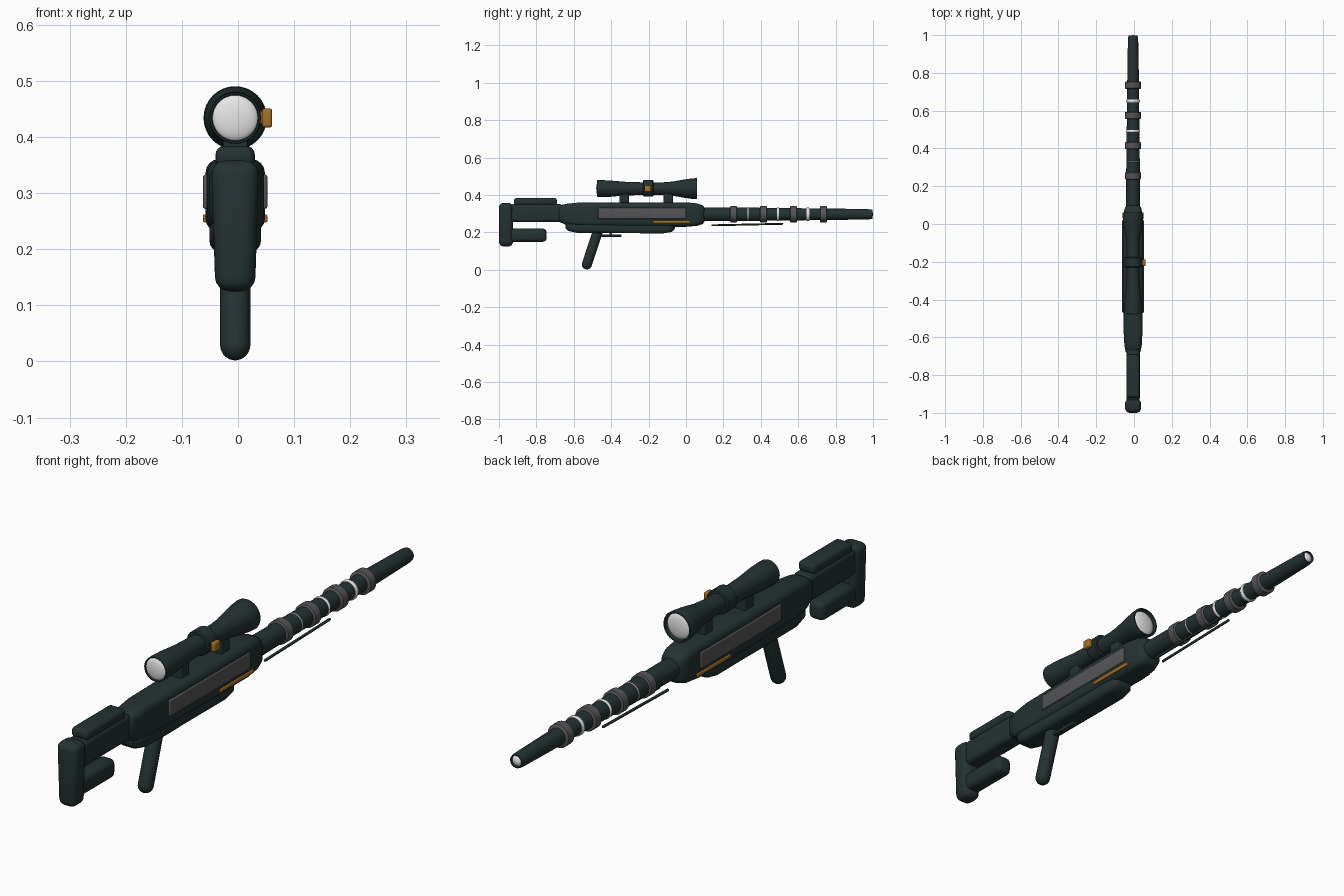
import bpy, bmesh, math
from mathutils import Vector

cube = bpy.data.objects.get("Cube")
if cube:
    bpy.data.objects.remove(cube)

CX = -0.005          # centre plane of the body
BORE, SIGHT = 0.297, 0.436   # heights of barrel and scope axes


def material(name, color):
    m = bpy.data.materials.new(name)
    m.use_nodes = True
    rgba = (*color, 1)
    m.diffuse_color = rgba
    m.node_tree.nodes["Principled BSDF"].inputs["Base Color"].default_value = rgba
    return m


DARK = material("dark green", (0.018, 0.031, 0.031))
GREY = material("mid grey", (0.09, 0.09, 0.095))
ORANGE = material("amber", (0.36, 0.16, 0.02))
WHITE = material("white", (0.8, 0.8, 0.8))


def finish(name, bm, mat, angle=40):
    bmesh.ops.remove_doubles(bm, verts=bm.verts, dist=1e-5)
    bmesh.ops.recalc_face_normals(bm, faces=bm.faces)
    me = bpy.data.meshes.new(name)
    bm.to_mesh(me)
    bm.free()
    me.materials.append(mat)
    ob = bpy.data.objects.new(name, me)
    bpy.context.collection.objects.link(ob)
    bpy.ops.object.select_all(action='DESELECT')
    ob.select_set(True)
    bpy.context.view_layer.objects.active = ob
    bpy.ops.object.shade_smooth_by_angle(angle=math.radians(angle))
    return ob


def skin(bm, rings):
    """Join equal-sized rings of points and cap both ends."""
    loops = [[bm.verts.new(p) for p in ring] for ring in rings]
    n = len(loops[0])
    for a, b in zip(loops, loops[1:]):
        for i in range(n):
            j = (i + 1) % n
            bm.faces.new((a[i], a[j], b[j], b[i]))
    bm.faces.new(loops[0])
    bm.faces.new(loops[-1])


def lathe(name, profile, mat, z, x=CX, sides=32):
    """Turn (y, radius) pairs around a lengthwise axis."""
    bm = bmesh.new()
    turn = [math.tau * i / sides for i in range(sides)]
    skin(bm, [[(x + r * math.cos(t), y, z + r * math.sin(t)) for t in turn]
              for y, r in profile])
    return finish(name, bm, mat)


def loft(name, stations, mat, corner):
    """Rounded rectangles (y, bottom, top, half width) along y."""
    bm = bmesh.new()
    rings = []
    for y, lo, hi, w in stations:
        c = min(corner, w * 0.9, (hi - lo) * 0.45)
        ring = []
        for k, (sx, sz) in enumerate(((1, 1), (-1, 1), (-1, -1), (1, -1))):
            for s in range(5):
                t = math.pi / 2 * (k + s / 4)
                ring.append((CX + sx * (w - c) + c * math.cos(t), y,
                             (hi if sz > 0 else lo) - sz * c + c * math.sin(t)))
        rings.append(ring)
    skin(bm, rings)
    return finish(name, bm, mat, 50)


def box(name, y, z, x, mat, bevel, low_width=1.0):
    """Bevelled box between (min, max) pairs; low_width narrows the bottom."""
    bm = bmesh.new()
    bmesh.ops.create_cube(bm, size=1)
    mid = sum(x) / 2
    for v in bm.verts:
        k = low_width if v.co.z < 0 else 1
        v.co = Vector((mid + v.co.x * (x[1] - x[0]) * k,
                       sum(y) / 2 + v.co.y * (y[1] - y[0]),
                       sum(z) / 2 + v.co.z * (z[1] - z[0])))
    bmesh.ops.bevel(bm, geom=bm.edges[:], offset=bevel, segments=4,
                    profile=0.5, affect='EDGES', clamp_overlap=True)
    return finish(name, bm, mat, 50)


def centred(w):
    return (CX - w, CX + w)


def capsule(name, a, b, r, mat, sides=20):
    """Round-ended rod from a to b."""
    a, b = Vector(a), Vector(b)
    d = (b - a).normalized()
    u = Vector((1, 0, 0))
    v = d.cross(u)
    steps = [math.pi / 2 * i / 6 for i in range(7)]
    line = [(a - d * r * math.cos(t), r * math.sin(t)) for t in steps]
    line += [(b + d * r * math.sin(t), r * math.cos(t)) for t in steps]
    bm = bmesh.new()
    turn = [math.tau * i / sides for i in range(sides)]
    skin(bm, [[c + (u * math.cos(t) + v * math.sin(t)) * max(q, 1e-4) for t in turn]
              for c, q in line])
    return finish(name, bm, mat)


def dome(name, y, r, depth, z):
    steps = [math.pi / 2 * i / 8 for i in range(9)]
    lathe(name, [(y + depth * math.sin(t), max(r * math.cos(t), 1e-4)) for t in steps],
          WHITE, z)


# Stock
box("butt_pad", (-1.0, -0.925), (0.125, 0.358), centred(0.043), DARK, 0.025, 0.82)
box("stock_bar", (-0.95, -0.745), (0.15, 0.22), centred(0.032), DARK, 0.02)
box("stock_beam", (-0.94, -0.66), (0.255, 0.352), centred(0.036), DARK, 0.018)
box("cheek_rest", (-0.92, -0.69), (0.345, 0.384), centred(0.035), DARK, 0.015)

# Body
loft("receiver", [(-0.685, 0.27, 0.335, 0.032), (-0.675, 0.255, 0.345, 0.04),
                  (-0.64, 0.24, 0.353, 0.046), (-0.57, 0.232, 0.36, 0.05),
                  (-0.3, 0.23, 0.361, 0.053), (0.0, 0.23, 0.361, 0.053),
                  (0.06, 0.235, 0.355, 0.049), (0.09, 0.245, 0.345, 0.042),
                  (0.1, 0.26, 0.33, 0.03)], DARK, 0.025)
loft("lower_receiver", [(-0.645, 0.222, 0.25, 0.03), (-0.63, 0.208, 0.255, 0.041),
                        (-0.58, 0.197, 0.255, 0.046), (-0.12, 0.195, 0.255, 0.046),
                        (-0.075, 0.203, 0.255, 0.042), (-0.06, 0.22, 0.25, 0.03)],
     DARK, 0.02)
for side, s in (("left", 1), ("right", -1)):
    xs = sorted((CX + s * 0.045, CX + s * 0.0575))
    panel = box(side + "_panel", (-0.47, 0.0), (0.272, 0.333), xs, GREY, 0.005)
    box(side + "_strip", (-0.175, 0.02), (0.248, 0.262), xs, ORANGE, 0.003)

# Grip and trigger plate
capsule("grip", (CX, -0.53, 0.029), (CX, -0.465, 0.225), 0.027, DARK)
box("trigger_plate", (-0.47, -0.345), (0.176, 0.188), centred(0.012), DARK, 0.004)
box("trigger", (-0.41, -0.395), (0.18, 0.2), centred(0.006), DARK, 0.002)

# Barrel with bands
lathe("barrel", [(0.05, 0.036), (0.12, 0.037), (0.3, 0.036), (0.72, 0.031),
                 (0.8, 0.0305), (0.96, 0.0275), (0.985, 0.0265), (0.997, 0.024),
                 (0.997, 0.021), (0.98, 0.02)], DARK, BORE)
dome("muzzle_tip", 0.985, 0.021, 0.015, BORE)
for i in range(4):
    y = 0.255 + 0.16 * i
    lathe(f"grey_band_{i + 1}", [(y - 0.019, 0.039), (y - 0.016, 0.043),
                                 (y + 0.016, 0.043), (y + 0.019, 0.039)], GREY, BORE)
for i in range(3):
    y, h = 0.332 + 0.16 * i, 0.004 + 0.002 * i
    lathe(f"white_band_{i + 1}", [(y - h, 0.034), (y - h / 2, 0.0365),
                                  (y + h / 2, 0.0365), (y + h, 0.034)], WHITE, BORE)

# Folded legs under the barrel
for side, s in (("left", 1), ("right", -1)):
    capsule(side + "_leg", (CX + s * 0.018, 0.14, 0.238),
            (CX + s * 0.018, 0.515, 0.246), 0.005, DARK, 12)

# Scope
lathe("scope_tube", [(-0.468, 0.04), (-0.475, 0.042), (-0.475, 0.045), (-0.46, 0.046),
                     (-0.41, 0.044), (-0.33, 0.037), (-0.24, 0.034), (-0.12, 0.034),
                     (-0.07, 0.038), (-0.01, 0.049), (0.03, 0.0545), (0.057, 0.0565),
                     (0.06, 0.055), (0.06, 0.05), (0.045, 0.047)], DARK, SIGHT - 0.002)
dome("rear_lens", -0.468, 0.041, -0.012, SIGHT - 0.002)
dome("front_lens", 0.044, 0.049, 0.014, SIGHT - 0.002)
lathe("scope_ring", [(-0.23, 0.041), (-0.226, 0.045), (-0.179, 0.045),
                     (-0.175, 0.041)], DARK, SIGHT)
box("knob_stem", (-0.214, -0.194), (0.424, 0.446), (0.03, 0.05), ORANGE, 0.002)
box("knob", (-0.222, -0.187), (0.417, 0.451), (0.043, 0.061), ORANGE, 0.005)
for name, y in (("rear_mount", -0.331), ("front_mount", -0.095)):
    box(name, (y - 0.025, y + 0.025), (0.35, 0.412), centred(0.022), DARK, 0.004)
